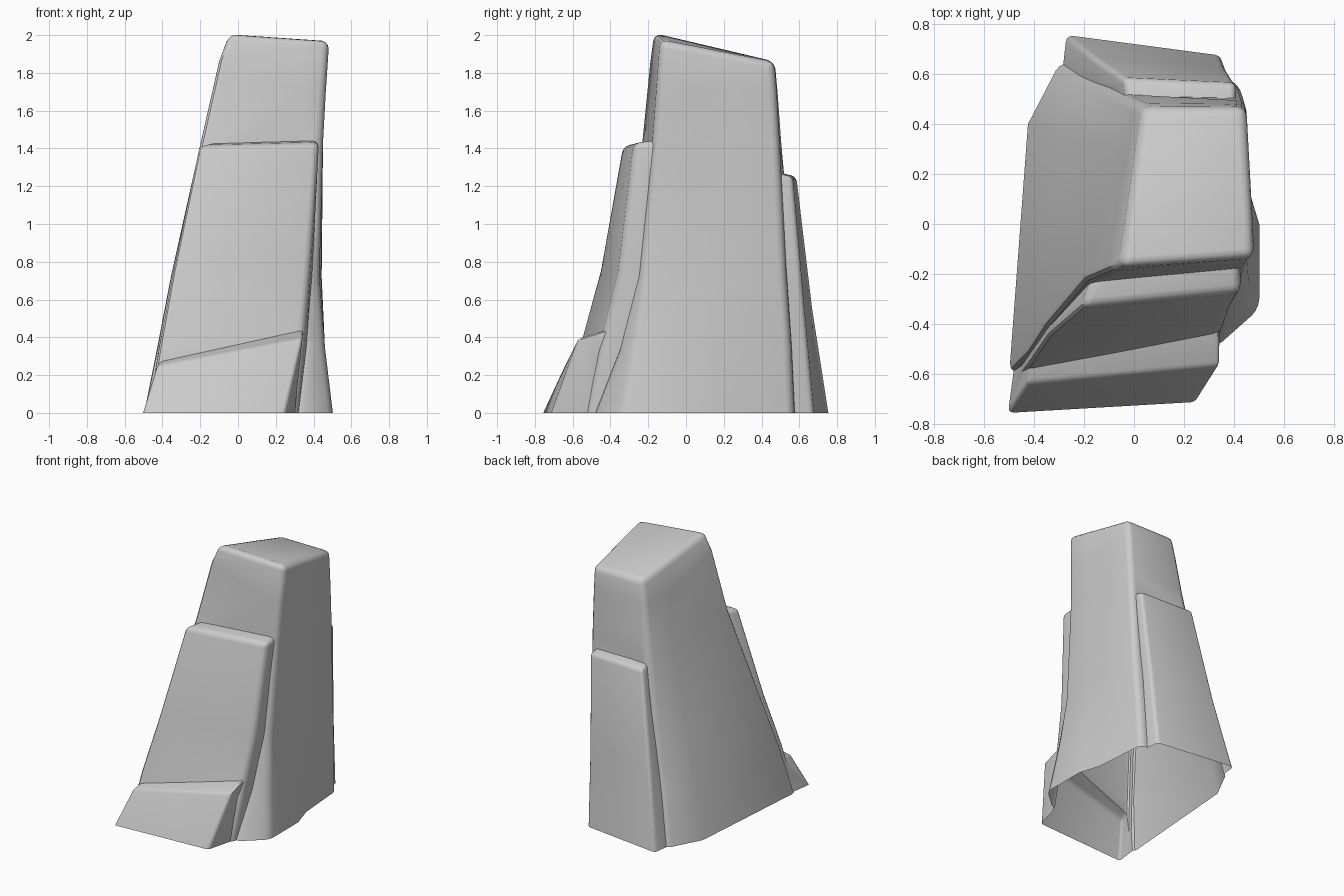
import bpy, bmesh, math
from mathutils import Vector

if "Cube" in bpy.data.objects:
    bpy.data.objects.remove(bpy.data.objects["Cube"])


def loft(name, rings, width):
    """Closed block through counter-clockwise rings (bottom up), run below ground, edges rounded."""
    rings = [[Vector(p) for p in r] for r in rings]
    foot = [a + (a - b) * (0.15 / (b.z - a.z)) for a, b in zip(rings[0], rings[1])]
    rings.insert(0, foot)
    bm = bmesh.new()
    vs = [[bm.verts.new(p) for p in r] for r in rings]
    n = len(vs[0])
    for lo, hi in zip(vs, vs[1:]):
        for i in range(n):
            j = (i + 1) % n
            bm.faces.new((lo[i], lo[j], hi[j], hi[i]))
    bm.faces.new(vs[-1])
    bm.faces.new(vs[0][::-1])
    bmesh.ops.recalc_face_normals(bm, faces=bm.faces)
    me = bpy.data.meshes.new(name)
    bm.to_mesh(me)
    bm.free()
    ob = bpy.data.objects.new(name, me)
    bpy.context.collection.objects.link(ob)
    m = ob.modifiers.new("round", 'BEVEL')
    m.width, m.segments = width, 3
    m.limit_method, m.angle_limit = 'ANGLE', math.radians(38)
    return ob


def ring(z, *pts):
    return [(x, y, z) for x, y in pts]


# tall core with sloping top; points: front left, front chamfer, front right,
# two right side, back right, back left, left side
core = loft("rock_cliff", [
    ring(0, (-.5, -.6), (.35, -.475), (.502, -.34), (.502, 0), (.45, .17), (.42, .57), (-.295, .65), (-.425, .4)),
    ring(.35, (-.43, -.53), (.38, -.34), (.46, -.285), (.46, .02), (.445, .18), (.43, .555), (-.225, .60), (-.355, .39)),
    ring(.72, (-.36, -.42), (.36, -.255), (.43, -.24), (.44, .05), (.443, .2), (.44, .53), (-.145, .57), (-.275, .37)),
    ring(1.43, (-.207, -.235), (.34, -.185), (.45, -.175), (.45, .05), (.45, .25), (.45, .495), (-.03, .505), (-.078, .3)),
    [(-.105, -.19, 1.88), (.34, -.165, 1.7), (.465, -.155, 1.7), (.464, .05, 1.7), (.458, .25, 1.7),
     (.45, .48, 1.7), (.01, .485, 1.7), (-.035, .25, 1.7)],
    [(-.05, -.17, 2.013), (.34, -.145, 1.985), (.485, -.135, 1.975), (.475, .05, 1.94), (.463, .25, 1.9),
     (.45, .468, 1.86), (.035, .47, 1.86), (-.002, .2, 1.925)],
], .04)

# front middle slab
mid = loft("front_slab", [
    ring(0, (-.48, -.64), (.31, -.53), (.40, -.1), (-.36, -.1)),
    ring(.35, (-.425, -.565), (.345, -.455), (.40, -.1), (-.32, -.1)),
    ring(.75, (-.353, -.455), (.38, -.355), (.41, -.1), (-.2, -.1)),
    [(-.214, -.335, 1.415), (.43, -.275, 1.43), (.425, -.1, 1.45), (-.12, -.1, 1.435)],
], .035)

# low front foot
foot = loft("front_foot", [
    ring(0, (-.505, -.757), (.25, -.713), (.345, -.35), (-.45, -.35)),
    [(-.43, -.64, .25), (.345, -.57, .395), (.345, -.35, .465), (-.37, -.35, .345)],
], .02)

# back slab
back = loft("back_slab", [
    ring(0, (-.3, .5), (.38, .4), (.35, .675), (-.27, .757)),
    ring(.55, (-.18, .48), (.38, .4), (.37, .625), (-.165, .67)),
    [(-.02, .43, 1.29), (.405, .4, 1.29), (.41, .565, 1.25), (-.045, .585, 1.25)],
], .025)

# fuse the blocks into one shell
for part in (mid, foot, back):
    b = core.modifiers.new("fuse", 'BOOLEAN')
    b.operation, b.solver, b.object = 'UNION', 'EXACT', part
dg = bpy.context.evaluated_depsgraph_get()
fused = bpy.data.meshes.new_from_object(core.evaluated_get(dg))
core.modifiers.clear()
for part in (mid, foot, back):
    bpy.data.objects.remove(part)

# trim at ground level, leaving the underside open
bm = bmesh.new()
bm.from_mesh(fused)
bmesh.ops.bisect_plane(bm, geom=bm.verts[:] + bm.edges[:] + bm.faces[:],
                       plane_co=(0, 0, 0), plane_no=(0, 0, 1), clear_inner=True)
bm.to_mesh(fused)
bm.free()
core.data = fused

bpy.ops.object.select_all(action='DESELECT')
core.select_set(True)
bpy.context.view_layer.objects.active = core
bpy.ops.object.shade_smooth_by_angle(angle=math.radians(35))
